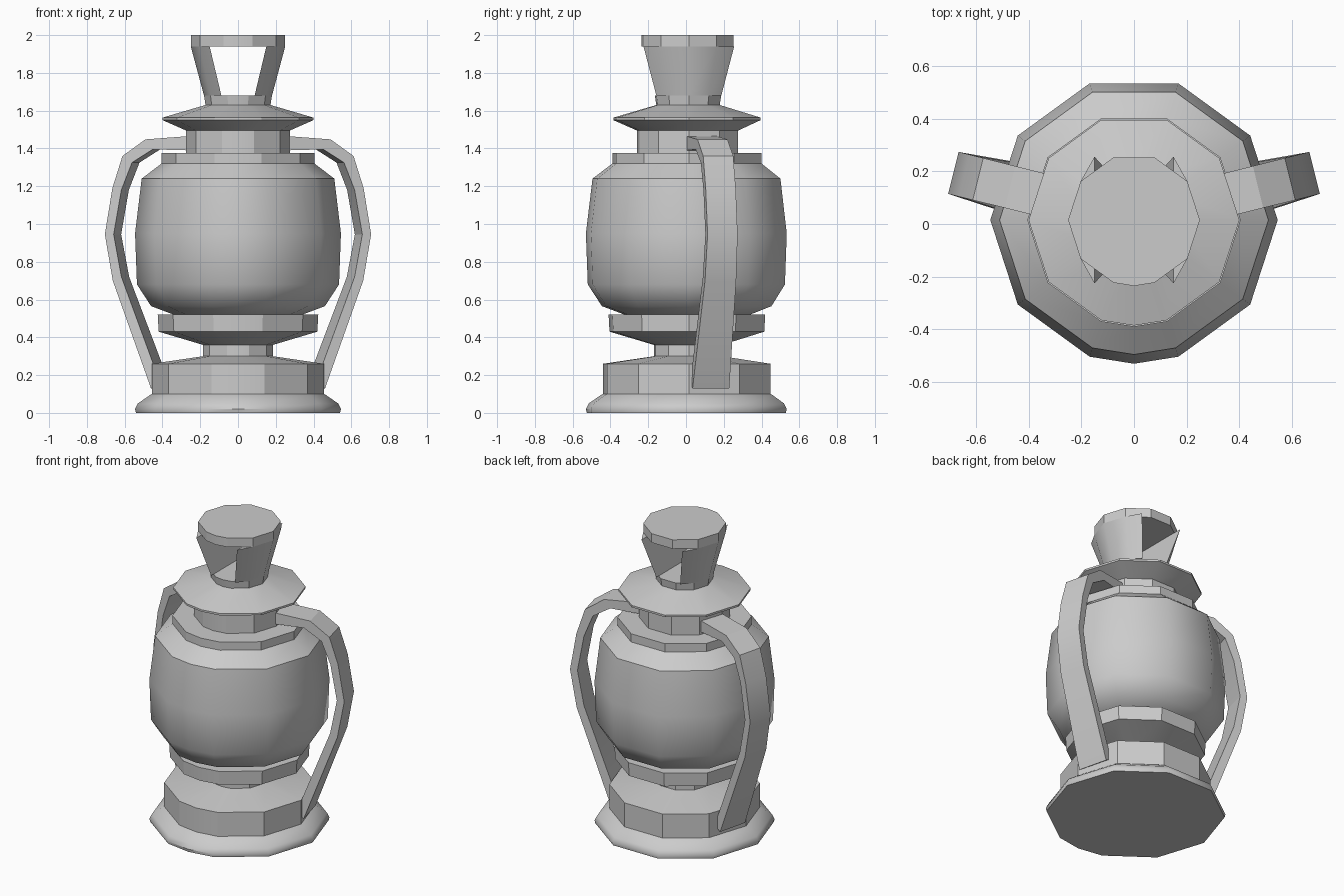
import bpy, bmesh
from math import radians, sin, cos
from mathutils import Matrix

if "Cube" in bpy.data.objects:
    bpy.data.objects.remove(bpy.data.objects["Cube"])

CY = 0.015                                            # axis of the turned parts
ANGLES = sorted([36 * i for i in range(10)] + [270])  # ten sides plus a front point


def finish(bm, name, smooth):
    bmesh.ops.recalc_face_normals(bm, faces=bm.faces)
    mesh = bpy.data.meshes.new(name)
    bm.to_mesh(mesh)
    bm.free()
    obj = bpy.data.objects.new(name, mesh)
    bpy.context.collection.objects.link(obj)
    bpy.ops.object.select_all(action='DESELECT')
    obj.select_set(True)
    bpy.context.view_layer.objects.active = obj
    bpy.ops.object.shade_smooth_by_angle(angle=radians(smooth))
    return obj


def loft(bm, sections, cap_start=False, cap_end=False):
    rings = [[bm.verts.new(p) for p in s] for s in sections]
    n = len(rings[0])
    for a, b in zip(rings, rings[1:]):
        for i in range(n):
            j = (i + 1) % n
            bm.faces.new((a[i], a[j], b[j], b[i]))
    if cap_start:
        bm.faces.new(rings[0][::-1])
    if cap_end:
        bm.faces.new(rings[-1])


def turned(name, profile, smooth=25, cap_start=False, cap_end=False):
    bm = bmesh.new()
    loft(bm, [[(r * cos(radians(a)), CY + r * sin(radians(a)), z) for a in ANGLES]
              for r, z in profile], cap_start, cap_end)
    sx = finish(bm, name, smooth)
    if not (cap_start or cap_end):
        # open shells: point the normals away from the axis
        if sum(p.normal.dot((p.center.x, p.center.y - CY, 0)) * p.area
               for p in sx.data.polygons) < 0:
            sx.data.flip_normals()
    return sx


# Foot, base and lower neck
turned("foot", [(.54, 0), (.545, .02), (.53, .05), (.465, .095), (.455, .10)],
       40, cap_start=True)
turned("base", [(.455, .10), (.455, .26), (.185, .30)])
turned("lower_neck", [(.185, .30), (.185, .36), (.42, .43), (.425, .52), (.34, .52)])

# Glass globe
turned("globe", [(.34, .52), (.46, .565), (.535, .68), (.545, .95), (.51, 1.24),
                 (.405, 1.32)], 40)

# Collar, upper neck and hat
turned("collar", [(.405, 1.32), (.405, 1.375), (.275, 1.375)])
turned("upper_neck", [(.275, 1.375), (.275, 1.495)])
turned("hat", [(.275, 1.495), (.40, 1.55), (.40, 1.563), (.172, 1.63)])

# Chimney: lower ring, closed top, and two side walls around the opening
turned("chimney_ring", [(.172, 1.63), (.18, 1.68)], cap_end=True)
turned("chimney_top", [(.25, 1.94), (.25, 2.0)], cap_start=True, cap_end=True)


def wall(r, x, y, z, side):
    c, s = r * cos(radians(36)), r * sin(radians(36))
    return [(side * px, CY + py, z)
            for px, py in ((x, -y), (c, -s), (r, 0), (c, s), (x, y))]


for side, label in ((1, "right"), (-1, "left")):
    bm = bmesh.new()
    loft(bm, [wall(.18, .088, .172, 1.68, side), wall(.25, .15, .24, 1.94, side)],
         True, True)
    finish(bm, "chimney_wall_" + label, 40)

# Curved side handles: outer radius, outer z, inner radius, inner z, half width
PATH = [(.25, 1.465, .25, 1.39, .082), (.485, 1.448, .445, 1.395, .082),
        (.61, 1.36, .558, 1.325, .082), (.665, 1.19, .616, 1.18, .082),
        (.706, .945, .658, .945, .082), (.662, .70, .615, .72, .085),
        (.45, .13, .40, .16, .10)]
for side, label in ((1, "right"), (-1, "left")):
    bm = bmesh.new()
    loft(bm, [[(ro, -w, zo), (ro, w, zo), (ri, w, zi), (ri, -w, zi)]
              for ro, zo, ri, zi, w in PATH], True, True)
    bm.transform(Matrix.Translation((0, CY + .008, 0)) @ Matrix.Rotation(radians(14), 4, 'Z'))
    bm.transform(Matrix.Diagonal((side, 1, 1, 1)))
    finish(bm, "handle_" + label, 20)
